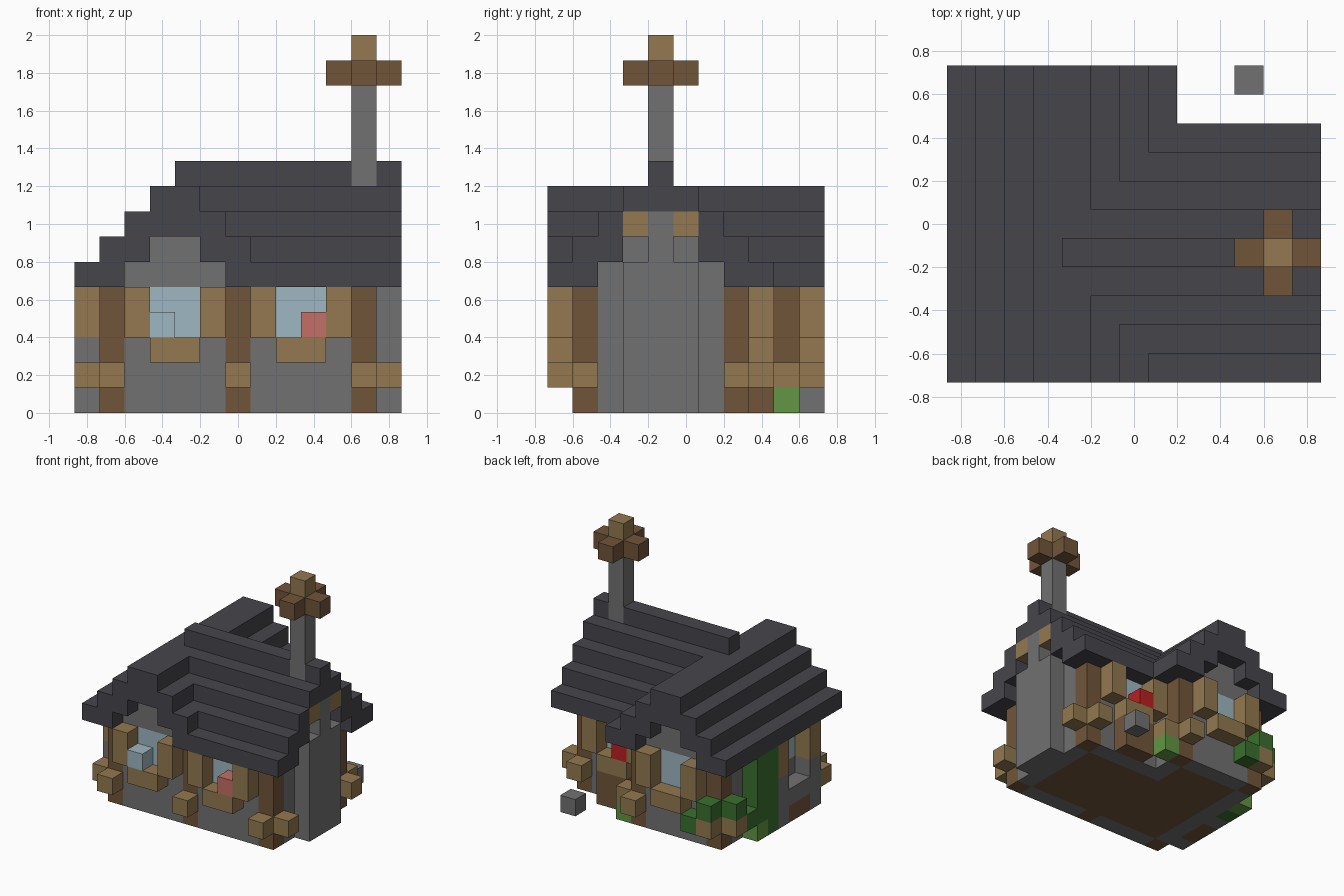
import bpy
import bmesh
from mathutils import Vector

U = 2 / 15                                  # edge length of one block
ORIGIN = Vector((-6.5, -5.5, 0))            # grid corner, in blocks

if "Cube" in bpy.data.objects:
    bpy.data.objects.remove(bpy.data.objects["Cube"])


def material(name, rgb):
    """Flat material from 8-bit display colour."""
    lin = [((c / 255 + 0.055) / 1.055) ** 2.4 for c in rgb] + [1]
    m = bpy.data.materials.new(name)
    m.use_nodes = True
    m.diffuse_color = lin
    bsdf = m.node_tree.nodes["Principled BSDF"]
    bsdf.inputs["Base Color"].default_value = lin
    bsdf.inputs["Roughness"].default_value = 0.9
    return m


MATS = {
    "slate": material("dark slate", (70, 69, 75)),
    "stone": material("grey stone", (113, 113, 113)),
    "plank": material("light wood", (147, 121, 80)),
    "log": material("dark wood", (113, 85, 58)),
    "glass": material("pale glass", (158, 183, 193)),
    "pink": material("pink flower", (195, 110, 102)),
    "red": material("red flower", (185, 32, 32)),
    "grass": material("light green", (98, 150, 67)),
    "leaf": material("dark green", (58, 112, 46)),
}

cells = {}                                  # block position -> (part, colour)


def span(v):
    return range(v[0], v[1] + 1) if isinstance(v, tuple) else (v,)


def box(part, mat, xs, ys, zs):
    """Fill a block range; later parts replace earlier ones."""
    for x in span(xs):
        for y in span(ys):
            for z in span(zs):
                cells[x, y, z] = (part, mat)


# Walls: two joined wings, with earth floor
box("walls", "stone", (1, 6), (1, 9), (0, 4))
box("walls", "stone", (6, 11), (1, 7), (0, 4))
box("floor", "log", (2, 5), (2, 8), 0)
box("floor", "log", (5, 10), (2, 6), 0)

# Gables under the roofs
for n in range(2):
    box("side_wing_gable", "stone", (2 + n, 5 - n), (1, 9), 5 + n)
for n in range(3):
    box("main_gable", "stone", (5, 11), (2 + n, 6 - n), 5 + n)

# Stepped roofs, two blocks thick
for n in range(4):
    for x in (n, 7 - n):
        box("side_wing_roof", "slate", x, (0, 10), (max(5, 4 + n), 5 + n))
for n in range(5):
    for y in (n, 8 - n):
        box("main_roof", "slate", (max(4, 7 - n), 12), y, (max(5, 4 + n), 5 + n))

# Chimney breast, beam ends, chimney stack and its wooden cross cap
box("chimney_breast", "stone", 12, (3, 5), (0, 5))
box("chimney_breast", "stone", 12, 4, (6, 7))
for y in (3, 5):
    box("gable_beam_ends", "plank", 12, y, 7)
    del cells[12, y, 6 if (12, y, 6) in cells else 7]
    box("gable_beam_ends", "plank", 12, y, 7)
box("chimney_stack", "stone", 11, 4, (9, 12))
box("chimney_cap_arms", "log", (10, 12), 4, 13)
box("chimney_cap_arms", "log", 11, (3, 5), 13)
box("chimney_cap_top", "plank", 11, 4, 14)


# Log posts, each with short beam ends sticking out
def post(x, y, ends):
    box("posts", "log", x, y, (0, 4))
    for dx, dy in ends:
        box("post_beam_ends", "plank", x + dx, y + dy, 1)


post(1, 1, [(-1, 0), (0, -1)])
post(6, 1, [(0, -1)])
post(11, 1, [(1, 0), (0, -1)])
post(11, 7, [(1, 0), (0, 1)])
post(6, 9, [(1, 0), (0, 1)])
post(1, 9, [(-1, 0), (0, 1)])


# Windows with shutters and sill; x is the left pane, out the outward step
def window(x, wall, out):
    box("window_panes", "glass", (x, x + 1), wall, (3, 4))
    box("window_sills", "plank", (x, x + 1), wall + out, 2)
    for s in (x - 1, x + 2):
        box("shutters", "plank", s, wall + out, (3, 4))


window(3, 1, -1)
window(8, 1, -1)
window(8, 7, 1)
window(3, 9, 1)

# Sill ornaments and rear planter
box("sill_glass_block", "glass", 3, 0, 3)
box("front_flower", "pink", 9, 0, 3)
box("rear_flower", "red", 8, 8, 3)
box("rear_planter", "log", (8, 9), 8, (0, 1))

# Side bay: stone base, shutters, pane and low ledge
box("side_bay", "stone", 0, (2, 5), (0, 1))
for y in (2, 5):
    box("side_bay", "stone", 0, y, 2)
    box("side_shutters", "plank", 0, y, (3, 4))
box("side_bay_step", "log", 0, (3, 4), 0)
box("side_pane", "glass", 1, (3, 4), (3, 4))

# Climbing vine, leaves on the corner beams, grass tufts
box("vine", "leaf", 0, (6, 7), (0, 4))
box("corner_leaves", "leaf", 0, 8, 1)
box("corner_leaves", "leaf", 0, 9, 2)
box("corner_leaves", "leaf", 1, 10, 2)
box("corner_leaves", "leaf", 2, 10, 1)
box("grass_tufts", "grass", 0, 7, 0)
box("grass_tufts", "grass", 7, 9, 0)

# Loose stone behind the house
box("loose_stone", "stone", 10, 10, 0)

# Build one object per part from the exposed block faces
parts = {}
for pos, (part, mat) in cells.items():
    parts.setdefault((part, mat), []).append(pos)

for (part, mat), blocks in parts.items():
    bm = bmesh.new()
    for pos in blocks:
        centre = Vector(pos) + Vector((0.5, 0.5, 0.5))
        for axis in range(3):
            for sign in (-1, 1):
                n = Vector((0, 0, 0))
                n[axis] = sign
                if tuple(int(p + d) for p, d in zip(pos, n)) in cells:
                    continue
                a = Vector((0, 0, 0))
                a[(axis + 1) % 3] = 0.5
                b = n.cross(a)
                mid = centre + n / 2 + ORIGIN
                bm.faces.new([bm.verts.new((mid + c) * U)
                              for c in (-a - b, a - b, a + b, b - a)])
    if bm.faces:
        bmesh.ops.remove_doubles(bm, verts=bm.verts, dist=U / 100)
        mesh = bpy.data.meshes.new(part)
        bm.to_mesh(mesh)
        mesh.materials.append(MATS[mat])
        bpy.context.collection.objects.link(bpy.data.objects.new(part, mesh))
    bm.free()
